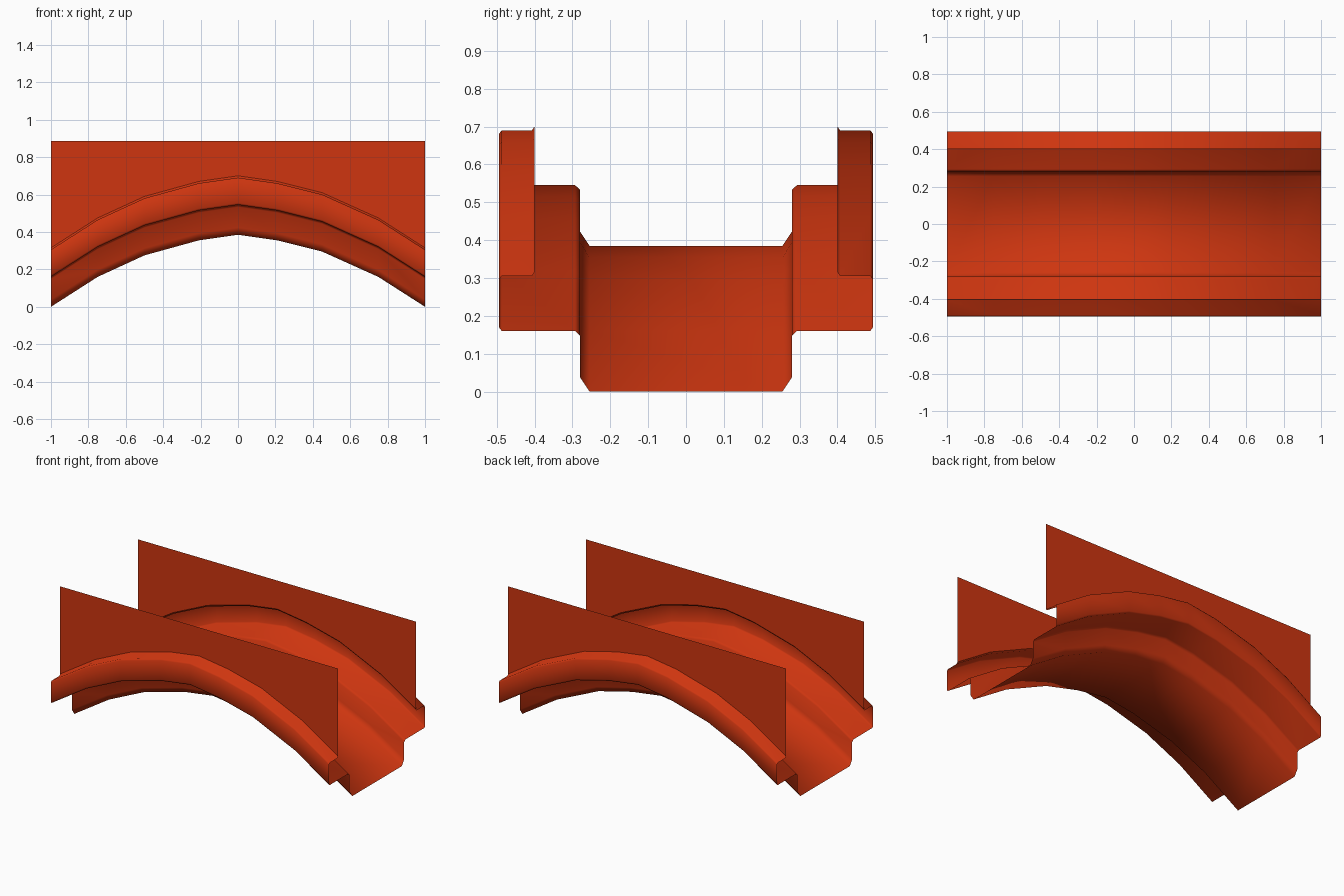
import bpy
import bmesh
import math

if "Cube" in bpy.data.objects:
    bpy.data.objects.remove(bpy.data.objects["Cube"], do_unlink=True)

red = bpy.data.materials.new("orange red paint")
red.use_nodes = True
colour = (0.62, 0.036, 0.005, 1)
red.diffuse_color = colour
red.node_tree.nodes["Principled BSDF"].inputs["Base Color"].default_value = colour

# Arch line (x, height) followed by every part
ARCH = [(-1, 0), (-.75, .16), (-.5, .275), (-.21, .355), (0, .385),
        (.21, .355), (.45, .295), (.75, .16), (1, 0)]

# Half of the stepped channel section (y, height above the arch line)
HALF = [(.255, 0), (.28, .038), (.28, .148), (.293, .16), (.487, .16),
        (.494, .17), (.494, .295), (.487, .305), (.407, .305), (.4, .315)]
PLATE_Y, PLATE_FOOT = HALF[-1]
PLATE_TOP = .885


def sheet(name, rows, smooth):
    """Skin a grid of point rows with quads."""
    bm = bmesh.new()
    grid = [[bm.verts.new(p) for p in row] for row in rows]
    for a, b in zip(grid, grid[1:]):
        for i in range(len(a) - 1):
            bm.faces.new((a[i], b[i], b[i + 1], a[i + 1]))
    mesh = bpy.data.meshes.new(name)
    bm.to_mesh(mesh)
    bm.free()
    mesh.materials.append(red)
    obj = bpy.data.objects.new(name, mesh)
    bpy.context.collection.objects.link(obj)
    if smooth:
        bpy.ops.object.select_all(action="DESELECT")
        obj.select_set(True)
        bpy.context.view_layer.objects.active = obj
        bpy.ops.object.shade_smooth_by_angle(angle=math.radians(60))
    return obj


# Arched channel: trough floor, ledges and outer rims in one sheet
section = [(-y, h) for y, h in reversed(HALF)] + HALF
sheet("arched_channel", [[(x, y, z + h) for y, h in section] for x, z in ARCH], True)

# Upright side plates rising from the inner edge of each rim
for name, side in (("front_side_plate", -1), ("back_side_plate", 1)):
    line = ARCH if side < 0 else ARCH[::-1]
    y = side * PLATE_Y
    sheet(name, [[(x, y, z + PLATE_FOOT), (x, y, PLATE_TOP)] for x, z in line], False)
